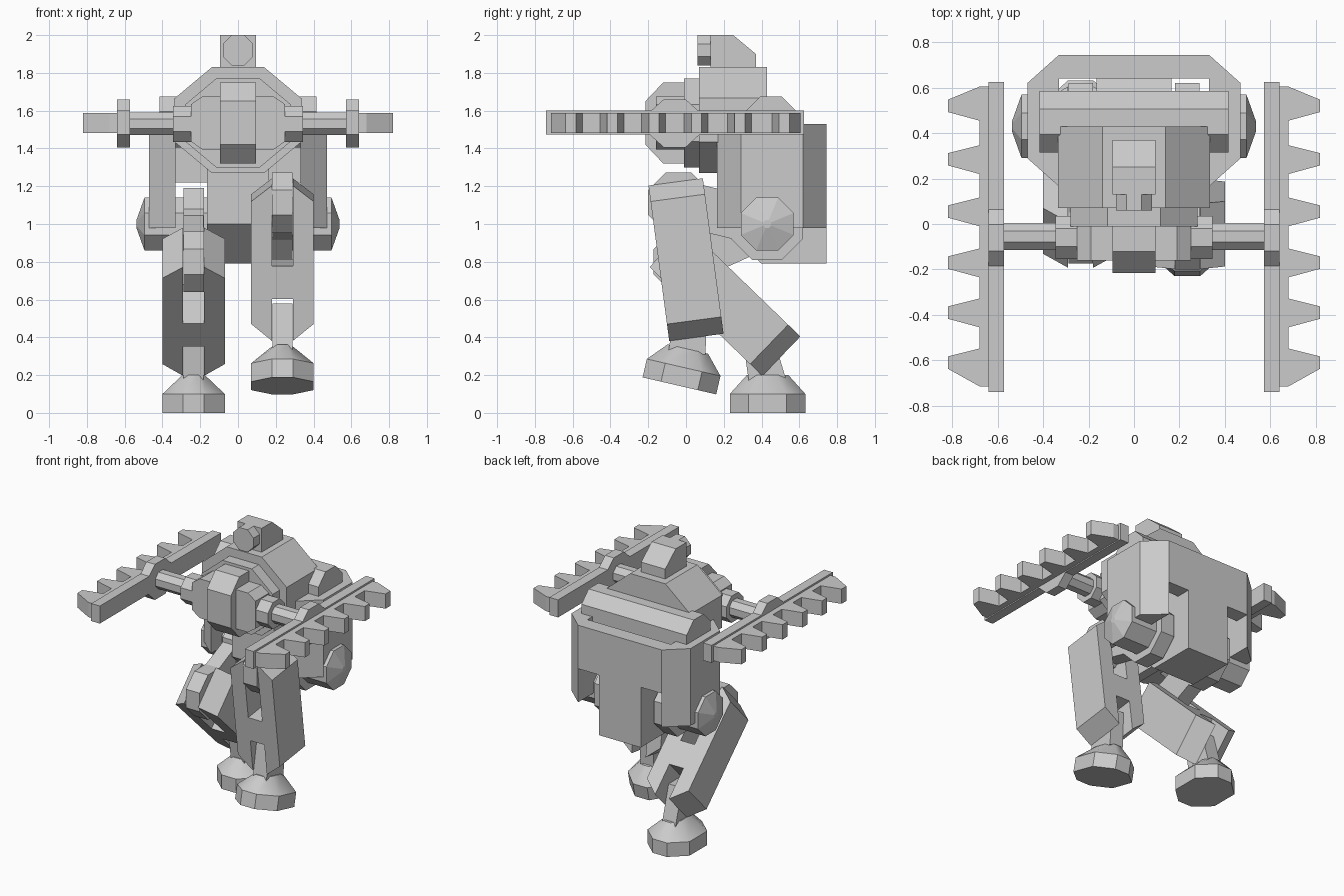
import bpy, bmesh, math
from mathutils import Matrix, Vector

if "Cube" in bpy.data.objects:
    bpy.data.objects.remove(bpy.data.objects["Cube"])

grey = bpy.data.materials.new("plain_grey")
grey.diffuse_color = (0.6, 0.6, 0.6, 1)
grey.use_nodes = True
grey.node_tree.nodes["Principled BSDF"].inputs["Base Color"].default_value = grey.diffuse_color


def finish(name, bm, smooth=False):
    bmesh.ops.recalc_face_normals(bm, faces=bm.faces)
    me = bpy.data.meshes.new(name)
    bm.to_mesh(me)
    bm.free()
    me.materials.append(grey)
    ob = bpy.data.objects.new(name, me)
    bpy.context.collection.objects.link(ob)
    if smooth:
        bpy.context.view_layer.objects.active = ob
        ob.select_set(True)
        bpy.ops.object.shade_smooth_by_angle(angle=math.radians(40))
        ob.select_set(False)
    return ob


def place(axis, p, d):
    return {"x": (d, p[0], p[1]), "y": (p[0], d, p[1]), "z": (p[0], p[1], d)}[axis]


def loft(name, axis, rings, matrix=None, smooth=False):
    """Join (outline, depth) rings of equal point count and cap both ends."""
    bm = bmesh.new()
    loops = [[bm.verts.new(place(axis, p, d)) for p in pts] for pts, d in rings]
    n = len(loops[0])
    for a, b in zip(loops, loops[1:]):
        for i in range(n):
            bm.faces.new((a[i], a[(i + 1) % n], b[(i + 1) % n], b[i]))
    bm.faces.new(loops[0])
    bm.faces.new(loops[-1])
    if matrix:
        bm.transform(matrix)
    return finish(name, bm, smooth)


def prism(name, axis, pts, a, b, matrix=None):
    return loft(name, axis, [(pts, a), (pts, b)], matrix)


def octa(cx, cy, rx, ry=None, k=0.414, ky=None):
    """Octagon outline with flat sides; k sets the length of the flats."""
    ry = rx if ry is None else ry
    ky = k if ky is None else ky
    u, v = rx * k, ry * ky
    return [(cx + x, cy + y) for x, y in (
        (-u, -ry), (u, -ry), (rx, -v), (rx, v), (u, ry), (-u, ry), (-rx, v), (-rx, -v))]


def rect(x0, y0, x1, y1):
    return [(x0, y0), (x1, y0), (x1, y1), (x0, y1)]


# head and lens
prism("head", "x", [(0.13, 1.82), (0.13, 2.0), (0.25, 2.0), (0.37, 1.9), (0.37, 1.82)], -0.095, 0.095)
prism("lens", "y", octa(0, 1.92, 0.08), 0.06, 0.14)

# torso and chest
prism("torso", "y", octa(0, 1.55, 0.335, 0.28), 0.07, 0.43)
prism("chest_plate", "y", octa(0, 1.535, 0.28, 0.235), -0.01, 0.08)
prism("chest_block", "y", octa(0, 1.535, 0.25, 0.14, 0.76, 0.7), -0.16, 0.0)
prism("chest_core", "x", [(0, 1.32), (-0.12, 1.32), (-0.215, 1.42), (-0.215, 1.65),
                          (-0.12, 1.75), (0, 1.75)], -0.095, 0.095)

# rear shell
prism("back_roll", "x", octa(0.45, 1.54, 0.135), -0.415, 0.415)
prism("back_wall", "y", rect(-0.33, 1.22, 0.33, 1.53), 0.64, 0.745)
prism("pelvis", "x", [(0.17, 1.3), (0.17, 1.0), (0.4, 0.79), (0.745, 0.79), (0.745, 1.25),
                      (0.58, 1.3)], -0.165, 0.165)
prism("hip_axle", "x", octa(0.43, 1.0, 0.14), -0.49, 0.49)

# blade outline with a row of teeth
tips = [0.52, 0.285, 0.055, -0.17, -0.39, -0.61]
blade = [(0.63, -0.715), (0.68, -0.715)]
for i, y in enumerate(reversed(tips)):
    lo, hi = y - 0.027, y + 0.027
    if i > 0:
        blade.append((0.68, y - 0.065))
    blade += [(0.82, lo), (0.82, hi)]
    if i < len(tips) - 1:
        blade.append((0.68, y + 0.062))
blade += [(0.68, 0.605), (0.63, 0.605)]

for s, side in ((1, "left"), (-1, "right")):
    flip = Matrix.Scale(s, 4, Vector((1, 0, 0)))
    # side shell and hip cap
    prism(side + "_side_wall", "z", [(0.33, 0.165), (0.47, 0.29), (0.47, 0.62), (0.33, 0.745)],
          0.98, 1.53, flip)
    loft(side + "_hip_cap", "x", [(octa(0.43, 1.0, 0.14), 0.46), (octa(0.43, 1.0, 0.14), 0.495),
                                  (octa(0.43, 1.0, 0.02), 0.538)], flip)
    # arm and blade
    prism(side + "_arm_socket", "x", octa(-0.06, 1.53, 0.095), 0.24, 0.345, flip)
    prism(side + "_arm", "x", octa(-0.055, 1.53, 0.06), 0.3, 0.58, flip)
    prism(side + "_blade_hub", "x", octa(-0.06, 1.533, 0.14, 0.127), 0.572, 0.64, flip)
    prism(side + "_blade_rail", "y", rect(0.572, 1.475, 0.64, 1.6), -0.74, 0.625, flip)
    prism(side + "_blade_teeth", "z", blade, 1.483, 1.588, flip)


def leg(side, cx, base, tilt, foot, foot_tilt):
    """base: centre of the shin's lower end in y, z; tilt: lean toward the front."""
    shin = Matrix.Translation((cx, base[0], base[1])) @ Matrix.Rotation(tilt, 4, "X")
    knee = shin @ Vector((0, 0, 0.72))
    # two chamfered shin plates joined by a bridge
    for s, part in ((1, "outer"), (-1, "inner")):
        pts = [(s * x, z) for x, z in ((0.055, 0), (0.165, 0.09), (0.165, 0.745), (0.055, 0.83))]
        prism(f"{side}_{part}_shin_plate", "y", pts, -0.145, 0.145, shin)
    prism(side + "_shin_bridge", "y", rect(-0.056, 0.225, 0.056, 0.4), -0.145, 0.145, shin)
    # thigh bar with octagonal ends
    hip = Vector((cx, 0.43, 1.0))
    d = (hip - knee).normalized()
    n = Vector((0, -d.z, d.y))
    bar = [knee + n * 0.12, knee - n * 0.12, hip - n * 0.12, hip + n * 0.12]
    prism(side + "_thigh", "x", [(p.y, p.z) for p in bar], cx - 0.053, cx + 0.053)
    prism(side + "_knee_joint", "x", octa(knee.y, knee.z, 0.16), cx - 0.054, cx + 0.054)
    prism(side + "_hip_joint", "x", octa(0.43, 1.0, 0.19), cx - 0.054, cx + 0.054)
    # foot and ankle
    m = Matrix.Translation((cx, foot[0], foot[1])) @ Matrix.Rotation(foot_tilt, 4, "X")
    sole = octa(0, 0, 0.165, 0.2, 0.34, 0.5)
    loft(side + "_foot", "z", [(sole, 0), (sole, 0.1), (octa(0, 0, 0.06, 0.11), 0.2)], m, True)
    top = shin @ Vector((0, 0, 0.18))
    low = m @ Vector((0, 0, 0.17))
    prism(side + "_ankle", "x", [(low.y - 0.1, low.z), (low.y + 0.1, low.z),
                                 (top.y + 0.08, top.z), (top.y - 0.08, top.z)],
          cx - 0.053, cx + 0.053)


leg("left", 0.235, (0.055, 0.4), math.radians(7.6), (-0.035, 0.143), math.radians(-13))
leg("right", -0.235, (0.505, 0.3), math.radians(46), (0.432, 0.0), 0)
